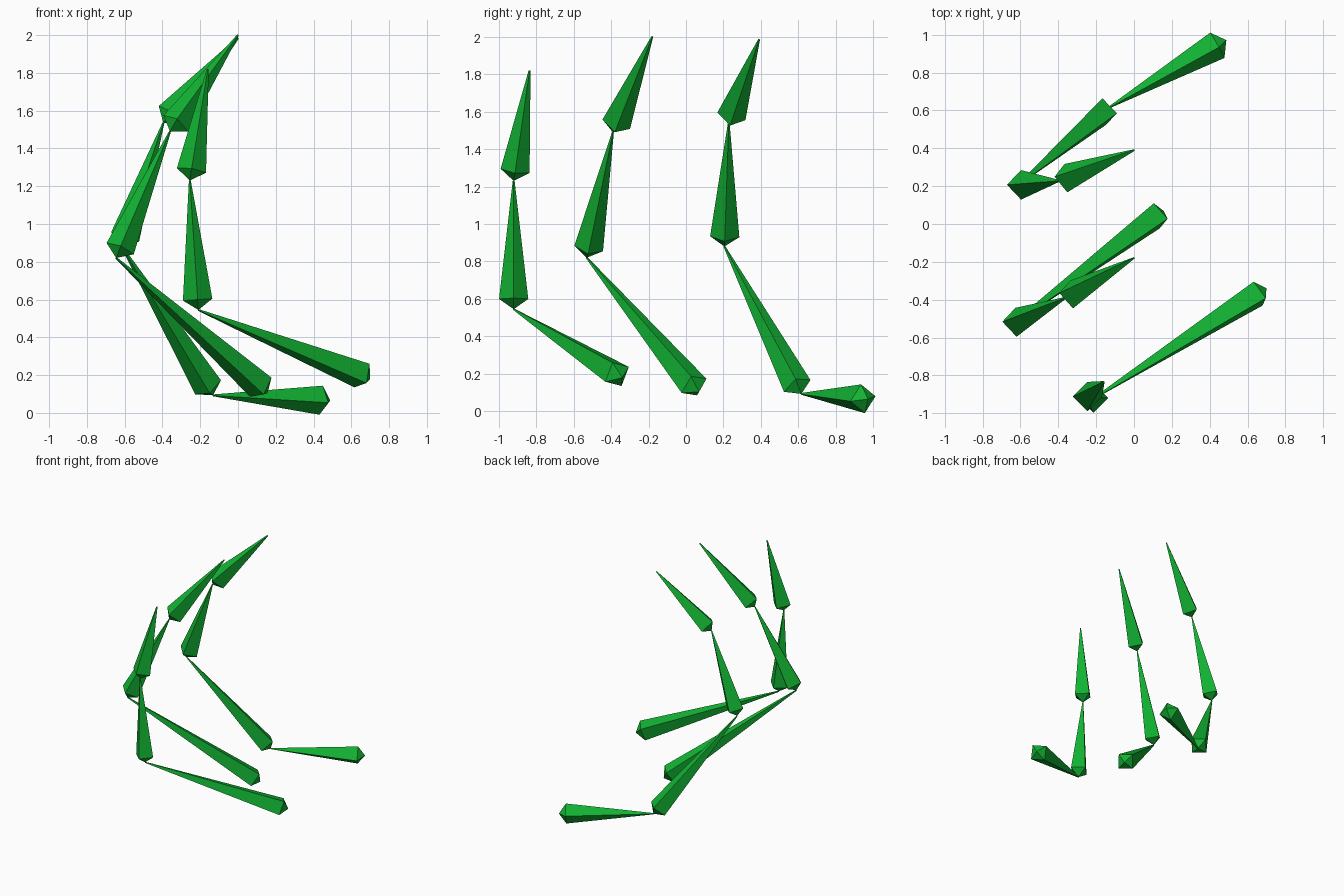
import bpy
import bmesh
import math
from mathutils import Vector, Matrix

cube = bpy.data.objects.get("Cube")
if cube:
    bpy.data.objects.remove(cube, do_unlink=True)

green = bpy.data.materials.new("leaf_green")
green.use_nodes = True
color = (0.006, 0.45, 0.033, 1)
green.diffuse_color = color
green.node_tree.nodes["Principled BSDF"].inputs["Base Color"].default_value = color

RING_RADIUS = 0.078   # widest square section
RING_OFFSET = 0.055   # distance of that section from the head
TIP_RADIUS = 0.005


def bone(name, head, tail, roll=0):
    """Four-sided spike: pyramid head, square collar, long taper to the tail."""
    head, tail = Vector(head), Vector(tail)
    axis = tail - head
    turn = Vector((0, 0, 1)).rotation_difference(axis).to_matrix().to_4x4()
    place = Matrix.Translation(head) @ turn @ Matrix.Rotation(math.radians(roll), 4, "Z")

    def ring(radius, height):
        return [bm.verts.new((radius * math.cos(a), radius * math.sin(a), height))
                for a in (i * math.pi / 2 for i in range(4))]

    bm = bmesh.new()
    apex = bm.verts.new((0, 0, 0))
    collar = ring(RING_RADIUS, RING_OFFSET)
    end = ring(TIP_RADIUS, axis.length)
    for i in range(4):
        j = (i + 1) % 4
        bm.faces.new((apex, collar[j], collar[i]))
        bm.faces.new((collar[i], collar[j], end[j], end[i]))
    bm.faces.new(end)
    bmesh.ops.transform(bm, matrix=place, verts=bm.verts)
    bmesh.ops.recalc_face_normals(bm, faces=bm.faces)
    mesh = bpy.data.meshes.new(name)
    bm.to_mesh(mesh)
    bm.free()
    mesh.materials.append(green)
    bpy.context.collection.objects.link(bpy.data.objects.new(name, mesh))


# Joint positions of each chain, from root to tip
chains = {
    "front_finger": [(0.70, -0.34, 0.18), (-0.21, -0.92, 0.545),
                     (-0.255, -0.92, 1.23), (-0.16, -0.835, 1.82)],
    "middle_finger": [(0.156, 0.07, 0.104), (-0.645, -0.53, 0.82),
                      (-0.36, -0.39, 1.49), (0, -0.18, 2.0)],
    "back_finger": [(-0.132, 0.616, 0.093), (-0.615, 0.205, 0.88),
                    (-0.395, 0.228, 1.535), (0, 0.39, 1.985)],
}
for chain, joints in chains.items():
    for part, head, tail in zip(("base", "middle", "tip"), joints, joints[1:]):
        bone(f"{chain}_{part}", head, tail)

# Extra root segment behind the back finger
bone("back_finger_root", (0.488, 0.972, 0.065), chains["back_finger"][0], roll=20)
